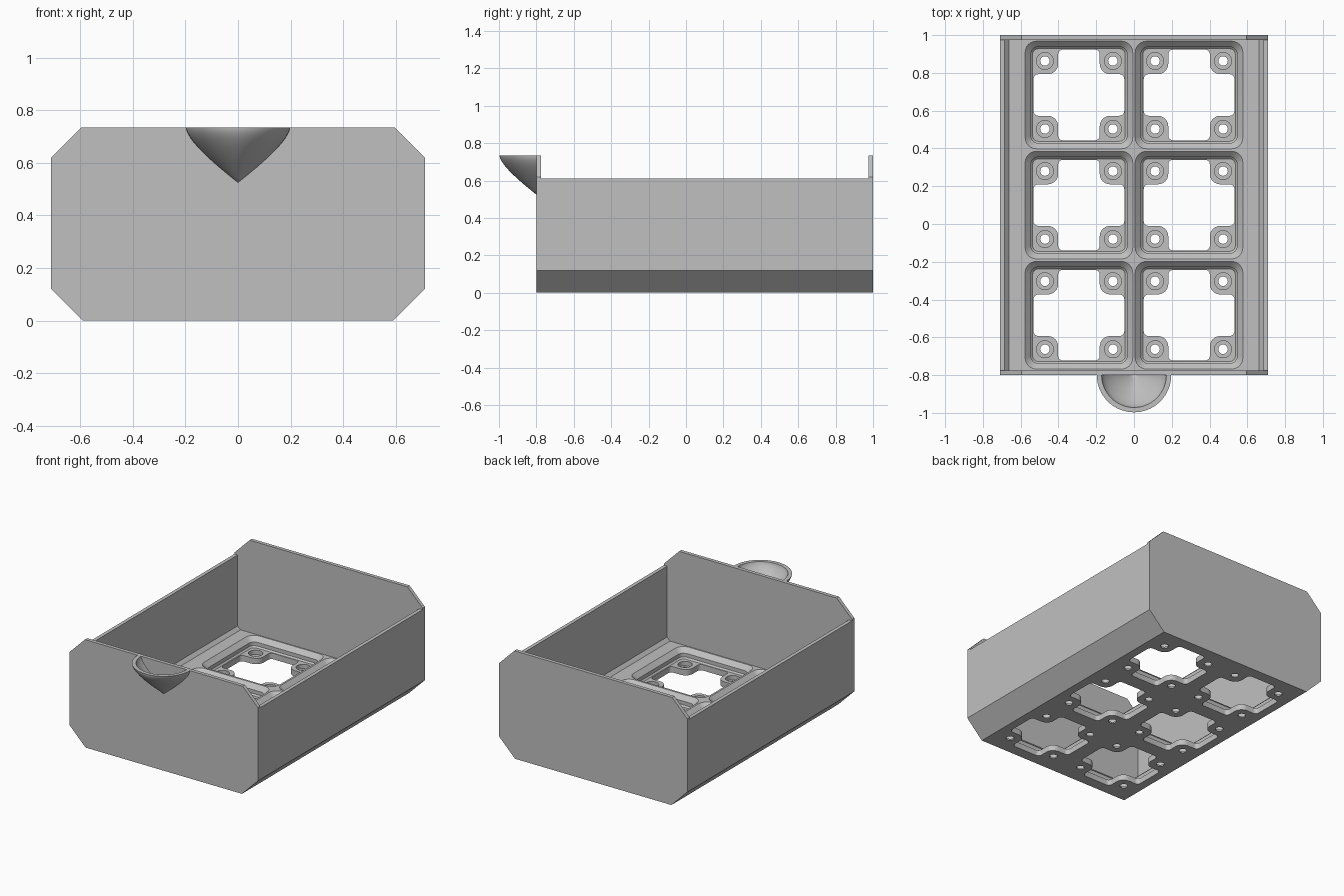
import bpy, bmesh, math
from mathutils import Vector

if "Cube" in bpy.data.objects:
    bpy.data.objects.remove(bpy.data.objects["Cube"], do_unlink=True)

grey = bpy.data.materials.new("plain_grey")
grey.use_nodes = True
grey.diffuse_color = (0.53, 0.53, 0.53, 1)
grey.node_tree.nodes["Principled BSDF"].inputs["Base Color"].default_value = (0.53, 0.53, 0.53, 1)

PITCH = 0.583
MID_Y = 0.1
FRONT, BACK, PLATE = -0.8, 1.0, 0.025
FLOOR_TOP, PAD_TOP = 0.105, 0.04
RIM = 0.735


def finish(name, bm):
    bmesh.ops.recalc_face_normals(bm, faces=bm.faces)
    mesh = bpy.data.meshes.new(name)
    bm.to_mesh(mesh)
    bm.free()
    mesh.materials.append(grey)
    ob = bpy.data.objects.new(name, mesh)
    bpy.context.collection.objects.link(ob)
    return ob


def loft(bm, rings):
    """Closed solid through rings that share a point count."""
    loops = [[bm.verts.new(p) for p in ring] for ring in rings]
    for a, b in zip(loops, loops[1:]):
        for i in range(len(a)):
            j = (i + 1) % len(a)
            bm.faces.new((a[i], a[j], b[j], b[i]))
    bm.faces.new(loops[0][::-1])
    bm.faces.new(loops[-1])


def rounded(corners, radii, steps=6):
    """Outline with right-angled corners replaced by arcs."""
    out = []
    for i, c in enumerate(corners):
        c = Vector(c)
        u = (Vector(corners[i - 1]) - c).normalized() * radii[i]
        v = (Vector(corners[(i + 1) % len(corners)]) - c).normalized() * radii[i]
        for k in range(steps + 1):
            t = k / steps * math.pi / 2
            out.append(c + u * (1 - math.sin(t)) + v * (1 - math.cos(t)))
    return out


def square(h, r):
    return rounded([(h, h), (-h, h), (-h, -h), (h, -h)], [r] * 4)


def circle(r, n=24):
    return [Vector((r * math.cos(2 * math.pi * i / n), r * math.sin(2 * math.pi * i / n)))
            for i in range(n)]


def at(outline, centre, z):
    return [(p.x + centre[0], p.y + centre[1], z) for p in outline]


def extrude_y(name, profile, y0, y1):
    bm = bmesh.new()
    loft(bm, [[(x, y, z) for x, z in profile] for y in (y0, y1)])
    return finish(name, bm)


def mirrored(half):
    return half + [(-x, z) for x, z in reversed(half)]


# tray: floor, bevelled lower edges and side walls in one section
tray = extrude_y("tray_floor_and_sides", mirrored(
    [(0.59, 0), (0.71, 0.12), (0.71, 0.61), (0.685, 0.61), (0.685, 0.127), (0.663, FLOOR_TOP)]),
    FRONT + PLATE, BACK - PLATE)

# end plates with clipped corners
octagon = mirrored([(0.59, 0), (0.71, 0.12), (0.71, 0.62), (0.595, RIM)])
extrude_y("front_plate", octagon, FRONT, FRONT + PLATE)
extrude_y("back_plate", octagon, BACK - PLATE, BACK)

# grid positions
cells = [((i - 0.5) * PITCH, MID_Y + j * PITCH) for i in (0, 1) for j in (-1, 0, 1)]
screws = [(x + a * 0.18, y + b * 0.18) for x, y in cells for a in (-1, 1) for b in (-1, 1)]

# cross-shaped opening outline, with round tabs left at the corners
A, B = 0.24, 0.11
quarter = [(A, B), (B, B), (B, A)]
cross, cross_radii = [], []
for q in range(4):
    for x, y in quarter:
        for _ in range(q):
            x, y = -y, x
        cross.append((x, y))
    cross_radii += [0.025, 0.055, 0.025]
cross = rounded(cross, cross_radii)


def cut(centres, sections):
    """Subtract one lofted solid per centre from the tray."""
    bm = bmesh.new()
    for c in centres:
        loft(bm, [at(outline, c, z) for outline, z in sections])
    cutter = finish("cutter", bm)
    cutter.hide_render = True
    mod = tray.modifiers.new("cut", "BOOLEAN")
    mod.operation = "DIFFERENCE"
    mod.solver = "EXACT"
    mod.object = cutter
    bpy.context.view_layer.objects.active = tray
    bpy.ops.object.modifier_apply(modifier=mod.name)
    bpy.data.objects.remove(cutter, do_unlink=True)


# stepped sockets, openings, magnet recesses and screw holes
cut(cells, [(square(0.245, 0.03), PAD_TOP), (square(0.255, 0.04), 0.05),
            (square(0.255, 0.04), 0.075), (square(0.285, 0.06), FLOOR_TOP),
            (square(0.285, 0.06), 0.15)])
cut(cells, [(cross, -0.05), (cross, 0.06)])
cut(screws, [(circle(0.045), 0.01), (circle(0.045), 0.06)])
cut(screws, [(circle(0.025), -0.05), (circle(0.025), 0.03)])

# scoop handle: half bowl, round at the rim and keeled toward the tip
bm = bmesh.new()
SEG, ROWS = 32, 14
R, DEPTH = 0.197, 0.21


def bowl(scale):
    rows = []
    for k in range(ROWS + 1):
        t = k / ROWS
        r = R * scale * (1 - t ** 1.9)
        z = RIM - DEPTH * scale * (0.6 * t + 0.4 * t * t)
        power = 2 - 0.6 * t
        row = []
        for i in range(SEG + 1):
            a = math.pi * i / SEG
            c, s = math.cos(a), math.sin(a)
            d = (abs(c) ** power + abs(s) ** power) ** (-1 / power)
            row.append(bm.verts.new((r * d * c, FRONT - r * d * s, z)))
        rows.append(row)
    for p, q in zip(rows, rows[1:]):
        for i in range(SEG):
            bm.faces.new((p[i], p[i + 1], q[i + 1], q[i]))
    return rows


outer, inner = bowl(1), bowl(0.87)
for i in range(SEG):
    bm.faces.new((outer[0][i], outer[0][i + 1], inner[0][i + 1], inner[0][i]))
bmesh.ops.remove_doubles(bm, verts=bm.verts, dist=0.0002)
handle = finish("scoop_handle", bm)

# smooth shading with crisp edges
for ob in (tray, handle):
    bpy.ops.object.select_all(action="DESELECT")
    ob.select_set(True)
    bpy.context.view_layer.objects.active = ob
    bpy.ops.object.shade_smooth_by_angle(angle=math.radians(30))
